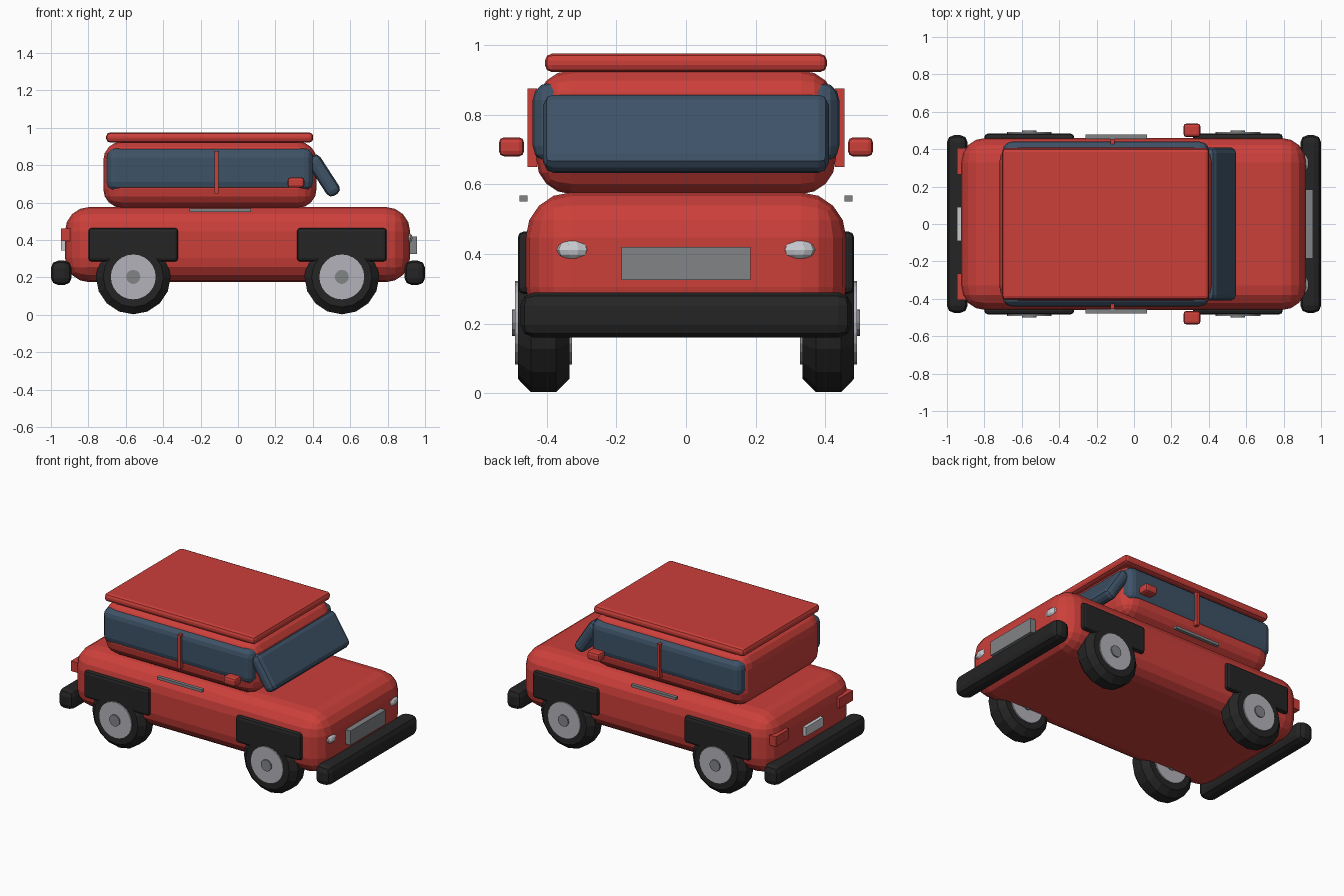
import bpy, bmesh, math
from mathutils import Matrix

cube = bpy.data.objects.get("Cube")
if cube:
    bpy.data.objects.remove(cube, do_unlink=True)


def material(name, r, g, b):
    m = bpy.data.materials.new(name)
    m.use_nodes = True
    m.diffuse_color = (r, g, b, 1)
    m.node_tree.nodes["Principled BSDF"].inputs["Base Color"].default_value = (r, g, b, 1)
    return m


RED = material("red paint", 0.6, 0.05, 0.042)
GLASS = material("blue glass", 0.048, 0.085, 0.135)
BLACK = material("black rubber", 0.018, 0.018, 0.018)
SILVER = material("silver", 0.45, 0.45, 0.49)
GREY = material("grey metal", 0.22, 0.23, 0.24)
LAMP = material("lamp white", 0.58, 0.6, 0.63)


def finish(name, bm, mat, bevel=0, segments=1, angle=30):
    mesh = bpy.data.meshes.new(name)
    bm.to_mesh(mesh)
    bm.free()
    mesh.materials.append(mat)
    ob = bpy.data.objects.new(name, mesh)
    bpy.context.collection.objects.link(ob)
    if bevel:
        mod = ob.modifiers.new("Bevel", "BEVEL")
        mod.width, mod.segments = bevel, segments
        mod.limit_method, mod.angle_limit = "ANGLE", math.radians(angle)
    return ob


def box(name, x, y, z, mat, bevel=0, segments=2):
    """Box from (low, high) ranges on each axis."""
    bm = bmesh.new()
    size = [b - a for a, b in (x, y, z)]
    mid = [(a + b) / 2 for a, b in (x, y, z)]
    bmesh.ops.create_cube(bm, size=1, matrix=Matrix.Translation(mid) @ Matrix.Diagonal((*size, 1)))
    return finish(name, bm, mat, bevel, segments)


def side_box(name, side, x, y, z, mat, bevel=0, segments=2):
    return box(name, x, sorted(side * v for v in y), z, mat, bevel, segments)


def disc(name, x, y, z, radius, width, sides, mat, bevel=0, segments=1):
    """Cylinder with its axis along y."""
    bm = bmesh.new()
    bmesh.ops.create_cone(bm, cap_ends=True, segments=sides, radius1=radius, radius2=radius, depth=width,
                          matrix=Matrix.Translation((x, y, z)) @ Matrix.Rotation(math.pi / 2, 4, "X"))
    return finish(name, bm, mat, bevel, segments, 40)


# Body, cabin and roof
box("body", (-0.925, 0.92), (-0.46, 0.46), (0.175, 0.577), RED, 0.13, 4)
box("cabin", (-0.72, 0.42), (-0.43, 0.43), (0.572, 0.927), RED, 0.1, 4)
box("roof", (-0.705, 0.402), (-0.405, 0.405), (0.922, 0.975), RED, 0.02, 2)

# Leaning windscreen
screen = box("windscreen", (-0.04, 0.04), (-0.41, 0.41), (-0.122, 0.122), GLASS, 0.03, 2)
screen.location = (0.457, 0, 0.745)
screen.rotation_euler.y = math.radians(-33)

# Bumpers, grille and rear plate
for name, x in (("front_bumper", (0.89, 1.0)), ("rear_bumper", (-1.0, -0.89))):
    box(name, x, (-0.475, 0.475), (0.16, 0.29), BLACK, 0.038, 2)
box("grille", (0.9, 0.957), (-0.185, 0.185), (0.325, 0.42), GREY)
box("rear_plate", (-0.947, -0.9), (-0.092, 0.092), (0.345, 0.405), LAMP)

for side, label in ((1, "left"), (-1, "right")):
    # Side glass, pillar, mirror and handle
    side_box(label + "_side_glass", side, (-0.703, 0.402), (0.33, 0.44), (0.66, 0.892), GLASS, 0.05, 3)
    side_box(label + "_pillar", side, (-0.125, -0.105), (0.428, 0.455), (0.65, 0.875), RED)
    side_box(label + "_mirror", side, (0.265, 0.355), (0.465, 0.537), (0.68, 0.735), RED, 0.015, 2)
    side_box(label + "_handle", side, (-0.26, 0.07), (0.455, 0.478), (0.55, 0.568), GREY)

    # Lamps
    bm = bmesh.new()
    bmesh.ops.create_uvsphere(bm, u_segments=10, v_segments=6, radius=1,
                              matrix=Matrix.Translation((0.905, side * 0.325, 0.412))
                              @ Matrix.Diagonal((0.03, 0.05, 0.03, 1)))
    finish(label + "_headlamp", bm, LAMP)
    side_box(label + "_tail_lamp", side, (-0.945, -0.88), (0.265, 0.405), (0.395, 0.462), RED)

    # Arches and wheels
    for end, x in (("front", 0.555), ("rear", -0.56)):
        part = label + "_" + end
        side_box(part + "_arch", side, (x - 0.24, x + 0.24), (0.42, 0.483), (0.285, 0.465), BLACK, 0.018, 2)
        y = side * 0.409
        disc(part + "_tyre", x, y, 0.203, 0.2, 0.148, 16, BLACK, 0.038)
        disc(part + "_rim", x, y, 0.203, 0.12, 0.164, 24, SILVER)
        disc(part + "_hub_cap", x, y, 0.203, 0.038, 0.18, 12, GREY)
